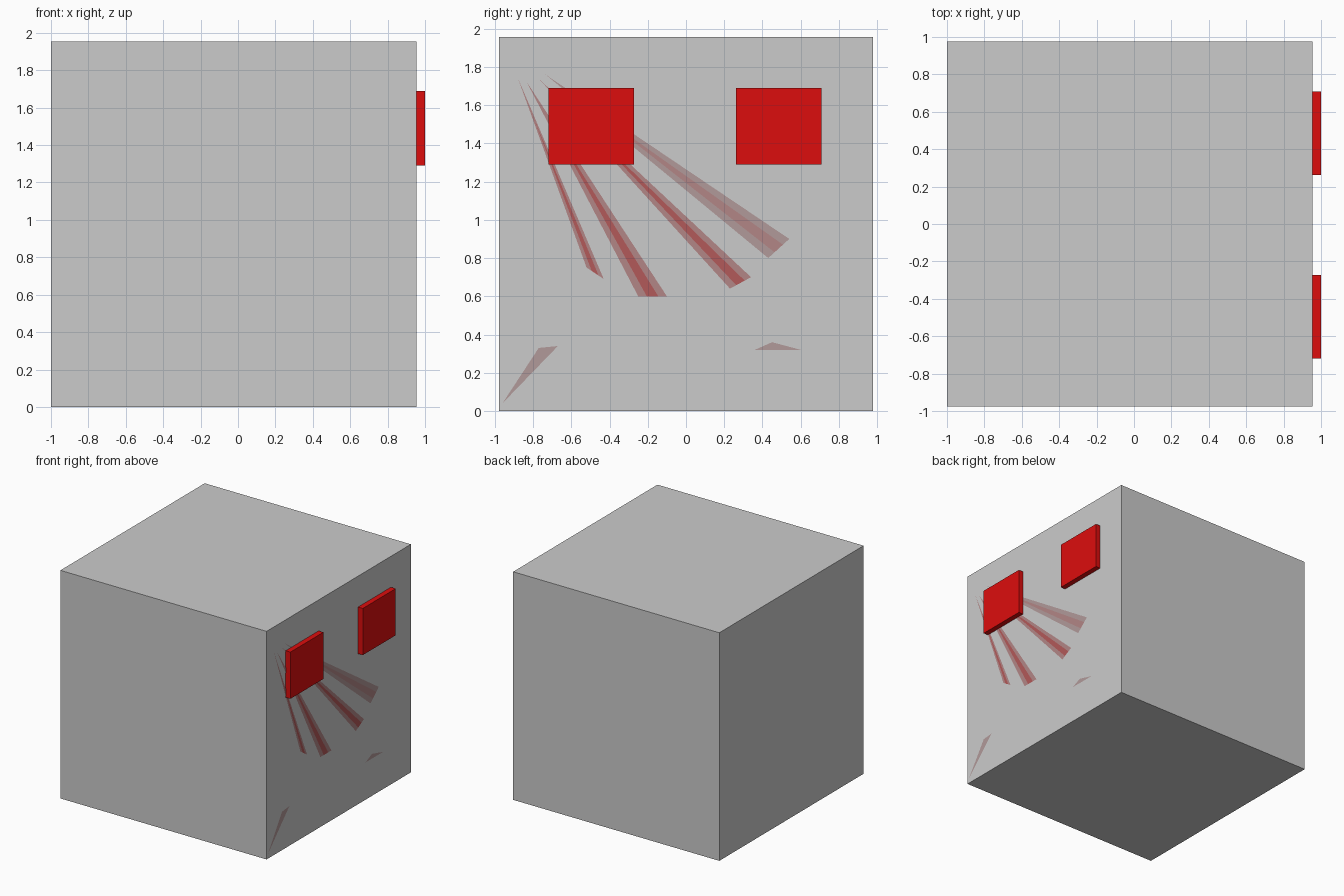
import bpy
from mathutils import Vector

if "Cube" in bpy.data.objects:
    bpy.data.objects.remove(bpy.data.objects["Cube"])

FACE_X = 0.955   # plane of the face side


def material(name, rgb):
    m = bpy.data.materials.new(name)
    m.diffuse_color = (*rgb, 1)
    m.use_nodes = True
    m.node_tree.nodes["Principled BSDF"].inputs["Base Color"].default_value = m.diffuse_color
    return m


def box(name, lo, hi, mat=None):
    lo, hi = Vector(lo), Vector(hi)
    bpy.ops.mesh.primitive_cube_add(size=1, location=(lo + hi) / 2)
    ob = bpy.context.object
    ob.name = name
    ob.scale = hi - lo
    bpy.ops.object.transform_apply(location=False, rotation=False, scale=True)
    if mat:
        ob.data.materials.append(mat)
    return ob


def decal(name, outline, mat, lift):
    """Flat painted mark on the face side, outline in (y, z)."""
    me = bpy.data.meshes.new(name)
    me.from_pydata([(FACE_X + lift, y, z) for y, z in outline], [],
                   [range(len(outline))])
    me.materials.append(mat)
    bpy.context.collection.objects.link(bpy.data.objects.new(name, me))


red = material("red", (0.72, 0.004, 0.004))
tones = {"dark": material("streak_dark", (0.45, 0.10, 0.10)),
         "mid": material("streak_mid", (0.45, 0.24, 0.24)),
         "pale": material("streak_pale", (0.44, 0.32, 0.32))}

# Body cube
box("body", (-1, -0.977, 0), (FACE_X, 0.977, 1.955))

# Two raised square eyes
for side, y in (("left", -0.495), ("right", 0.485)):
    box(side + "_eye", (FACE_X - 0.02, y - 0.223, 1.29),
        (1.0, y + 0.223, 1.69), red)

# Painted streaks fanning from the top corner: soft wedge plus darker core
corner = Vector((-0.95, 1.92))
fan = [((-0.52, 0.75), (-0.43, 0.69), "mid", "dark"),
       ((-0.25, 0.60), (-0.10, 0.60), "mid", "dark"),
       ((0.23, 0.64), (0.34, 0.70), "mid", "dark"),
       ((0.43, 0.80), (0.54, 0.90), "pale", "mid")]
for i, (a, b, outer, inner) in enumerate(fan):
    a, b = Vector(a), Vector(b)
    start = corner.lerp((a + b) / 2, 0.15)
    decal(f"streak_{i}", [start, a, b], tones[outer], 0.001)
    decal(f"streak_core_{i}", [start.lerp((a + b) / 2, 0.2),
                               a.lerp(b, 0.3), a.lerp(b, 0.7)],
          tones[inner], 0.002)

# Faint marks around the corners of the mouth
decal("lower_left_mark", [(-0.96, 0.04), (-0.67, 0.34), (-0.77, 0.33)],
      tones["pale"], 0.001)
decal("lower_right_mark", [(0.36, 0.32), (0.60, 0.32), (0.45, 0.36)],
      tones["pale"], 0.001)
